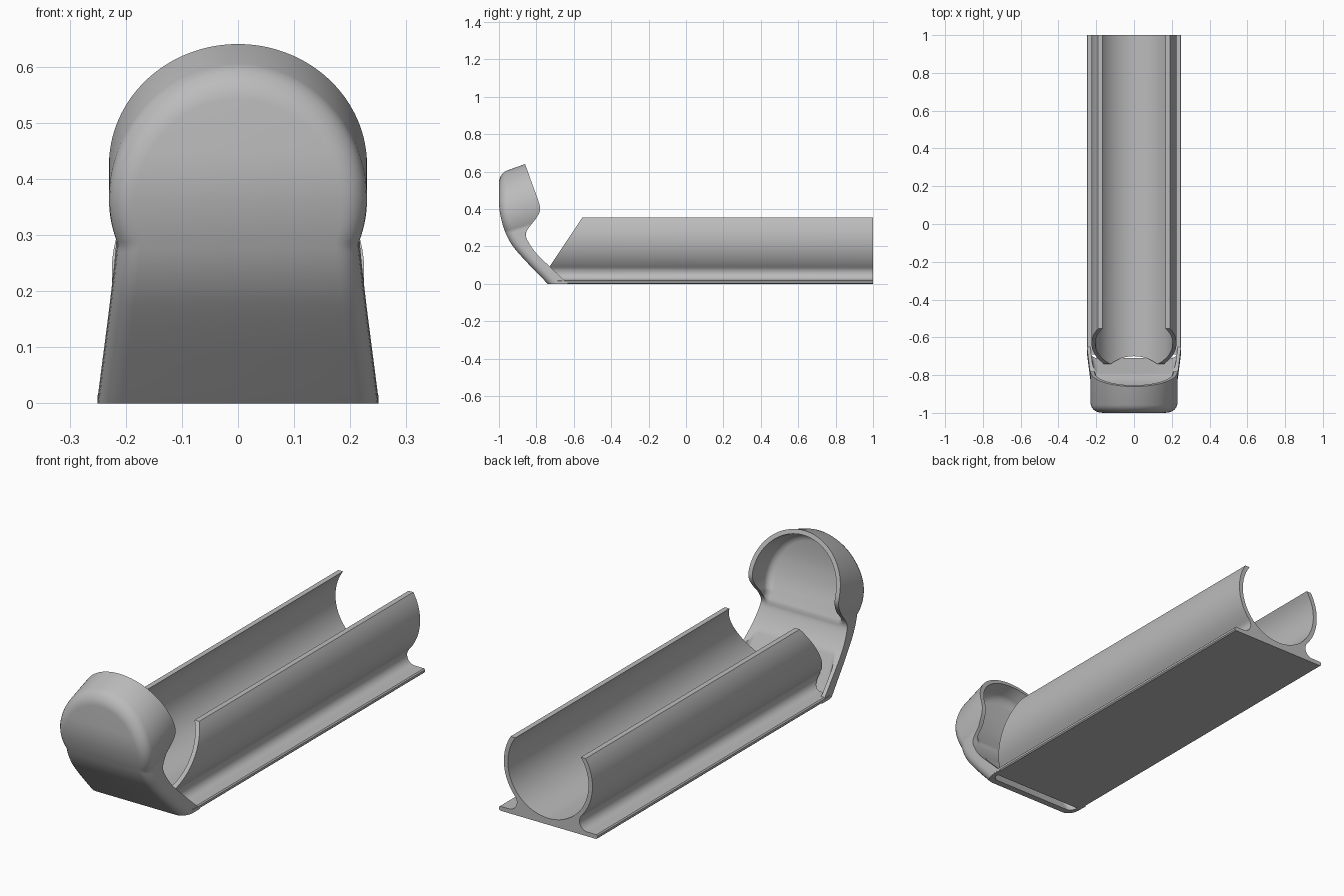
import bpy, bmesh
from math import sin, cos, asin, atan2, radians, pi
from mathutils import Vector

cube = bpy.data.objects.get("Cube")
if cube:
    bpy.data.objects.remove(cube)

grey = bpy.data.materials.new("plain grey")
grey.use_nodes = True
colour = (0.5, 0.5, 0.5, 1)
grey.diffuse_color = colour
grey.node_tree.nodes["Principled BSDF"].inputs["Base Color"].default_value = colour


def cut(bm, point, normal):
    """Remove everything behind a plane and close the cut."""
    geom = bm.verts[:] + bm.edges[:] + bm.faces[:]
    res = bmesh.ops.bisect_plane(bm, geom=geom, plane_co=point, plane_no=normal,
                                 clear_inner=True, dist=1e-5)
    edges = [e for e in res["geom_cut"] if isinstance(e, bmesh.types.BMEdge)]
    bmesh.ops.holes_fill(bm, edges=edges, sides=0)


def finish(bm, name):
    bmesh.ops.recalc_face_normals(bm, faces=bm.faces)
    mesh = bpy.data.meshes.new(name)
    bm.to_mesh(mesh)
    bm.free()
    mesh.materials.append(grey)
    obj = bpy.data.objects.new(name, mesh)
    bpy.context.collection.objects.link(obj)
    bpy.ops.object.select_all(action='DESELECT')
    obj.select_set(True)
    bpy.context.view_layer.objects.active = obj
    bpy.ops.object.shade_smooth_by_angle(angle=radians(32))
    return obj


def arc(cx, cz, r, a0, a1, n):
    return [(cx + r * cos(a0 + (a1 - a0) * i / n),
             cz + r * sin(a0 + (a1 - a0) * i / n)) for i in range(n + 1)]


# Trough: open tube on a flat foot, with concave fillets between them
centre_z, outer_r, inner_r, tip_z = 0.235, 0.225, 0.205, 0.355
fillet_r, foot_z = 0.04, 0.02
fz = foot_z + fillet_r
fx = ((outer_r + fillet_r) ** 2 - (centre_z - fz) ** 2) ** 0.5
join = atan2(fz - centre_z, fx)
half = [(0.245, 0), (0.25, 0.005), (0.25, 0.015), (0.245, foot_z)]
half += arc(fx, fz, fillet_r, -pi / 2, join - pi, 12)
half += arc(0, centre_z, outer_r, join, asin((tip_z - centre_z) / outer_r), 24)[1:]
half += arc(0, centre_z, inner_r, asin((tip_z - centre_z) / inner_r), -pi / 2, 36)
profile = half + [(-x, z) for x, z in reversed(half[:-1])]

bm = bmesh.new()
end = bm.faces.new([bm.verts.new((x, 1, z)) for x, z in profile])
res = bmesh.ops.extrude_face_region(bm, geom=[end], use_keep_orig=True)
moved = [v for v in res["geom"] if isinstance(v, bmesh.types.BMVert)]
bmesh.ops.translate(bm, verts=moved, vec=(0, -1.95, 0))
cut(bm, (0, -0.55, 0.36), (0, 0.24, -0.16))
cut(bm, (0, -0.67, 0), (0, 1, 1))
finish(bm, "trough")

# Front shield: a tilted cup running down into a sloping strap.
# v runs up across the cup, w runs along its axis towards the back.
origin = Vector((-0.782, 0.424))
axis = Vector((0.94, 0.34)).normalized()
up = Vector((-axis.y, axis.x))


def curve(points):
    """Side curve (y, z), smoothed, as (v, w) pairs."""
    pts = [Vector(p) for p in points]
    for _ in range(3):
        soft = [pts[0]]
        for a, b in zip(pts, pts[1:]):
            soft += [a.lerp(b, 0.25), a.lerp(b, 0.75)]
        pts = soft + [pts[-1]]
    return sorted(((p - origin).dot(up), (p - origin).dot(axis)) for p in pts)


def depth(pairs, v):
    for (v0, w0), (v1, w1) in zip(pairs, pairs[1:]):
        if v <= v1:
            return w0 + (w1 - w0) * (v - v0) / max(v1 - v0, 1e-6)
    return pairs[-1][1]


front = curve([(-0.60, -0.14), (-0.74, 0), (-0.9, 0.165), (-0.95, 0.235),
               (-0.98, 0.31), (-1, 0.4), (-1, 0.5), (-1, 0.7)])
rim = curve([(-0.5, -0.13), (-0.62, -0.01), (-0.78, 0.14), (-0.82, 0.185), (-0.85, 0.235),
             (-0.86, 0.265), (-0.845, 0.295), (-0.8, 0.35), (-0.778, 0.39),
             (-0.782, 0.424), (-0.80, 0.473), (-0.88, 0.694)])
floor = curve([(-0.83, 0.22), (-0.885, 0.32), (-0.915, 0.4), (-0.935, 0.5), (-0.94, 0.7)])

cup_r, neck, low = 0.23, radians(-21), -0.52


def outline(inset):
    pts = arc(0, 0, cup_r - inset, pi / 2, neck, 48)
    pts[0] = (0, cup_r - inset)
    x0, v0 = pts[-1]
    n = 40
    for i in range(1, n + 1):
        v = v0 + (low - v0) * i / n
        pts.append((min(x0 + (v0 - v) * 0.1, 0.25 - inset), v))
    return pts


def edge_w(v): return depth(rim, v)
def floor_w(v): return min(depth(floor, v), edge_w(v))


layers = []
steps, bevel, wall, soft = 6, 0.045, 0.02, 0.03
for k in range(steps + 1):
    a = pi / 2 * k / steps
    layers.append((bevel * (1 - sin(a)),
                   lambda v, a=a: depth(front, v) + bevel * (1 - cos(a))))
layers += [(0, edge_w), (wall, edge_w)]
for k in range(steps + 1):
    a = pi / 2 * k / steps
    layers.append((wall + soft * (1 - cos(a)),
                   lambda v, a=a: min(floor_w(v) + soft * (1 - sin(a)), edge_w(v))))

bm = bmesh.new()
sides = {1: [], -1: []}
for inset, w_of in layers:
    pts = outline(inset)
    for s in sides:
        ring = []
        for x, v in pts:
            p = origin + up * v + axis * w_of(v)
            ring.append(bm.verts.new((s * x, p.x, p.y)))
        sides[s].append(ring)


def bridge(a, b):
    for i in range(len(a) - 1):
        bm.faces.new((a[i], a[i + 1], b[i + 1], b[i]))


for rings in sides.values():
    for a, b in zip(rings, rings[1:]):
        bridge(a, b)
for k in (0, -1):
    bridge(sides[1][k], sides[-1][k])
bmesh.ops.remove_doubles(bm, verts=bm.verts, dist=1e-5)
cut(bm, (0, 0, 0), (0, 0, 1))
finish(bm, "front_shield")
